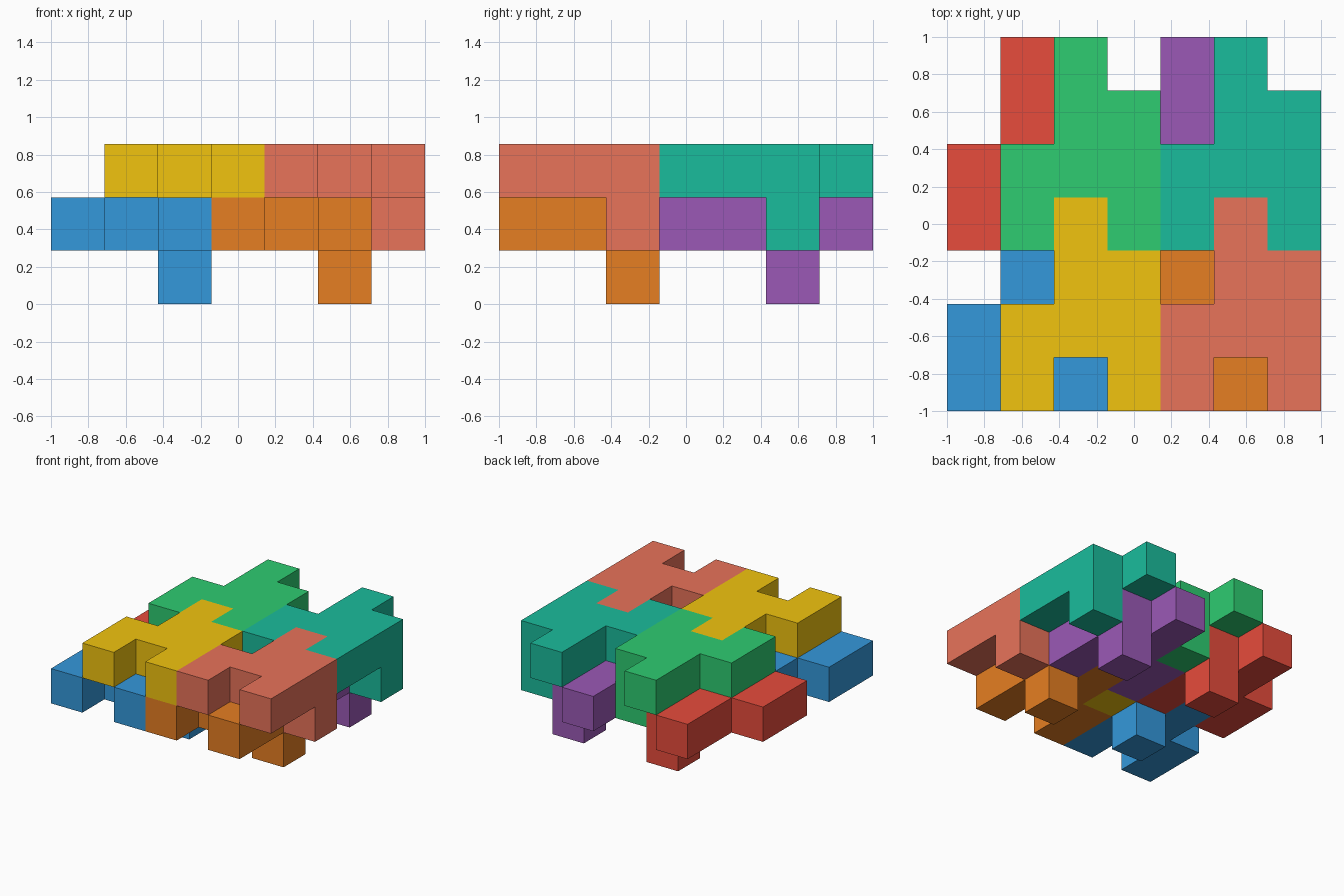
import bpy, bmesh
from mathutils import Vector

if "Cube" in bpy.data.objects:
    bpy.data.objects.remove(bpy.data.objects["Cube"])

U = 2 / 7  # size of one cube cell

# One tile shape: eight cells in a flat layer plus one cell hanging below
FLAT = [(0, 0), (2, 0), (0, 1), (1, 1), (2, 1), (1, 2), (2, 2), (1, 3)]
TILE = {(x, y, 0) for x, y in FLAT} | {(2, 2, -1)}


def linear(hex_code):
    values = [int(hex_code[i:i + 2], 16) / 255 for i in (0, 2, 4)]
    return [v / 12.92 if v <= 0.04045 else ((v + 0.055) / 1.055) ** 2.4 for v in values] + [1]


def add_tile(name, color, origin):
    bm = bmesh.new()
    # Outer faces only: skip sides shared by two cells of the tile
    for cell in TILE:
        for axis in range(3):
            for sign in (-1, 1):
                n = [0, 0, 0]
                n[axis] = sign
                if tuple(c + d for c, d in zip(cell, n)) in TILE:
                    continue
                normal = Vector(n)
                a = Vector([0.5 * (i == (axis + 1) % 3) for i in range(3)])
                b = normal.cross(a)
                mid = Vector(cell) + Vector((0.5, 0.5, 0.5)) + normal / 2
                corners = (mid - a - b, mid + a - b, mid + a + b, mid - a + b)
                bm.faces.new([bm.verts.new((p + Vector(origin)) * U - Vector((1, 1, 0)))
                              for p in corners])
    bmesh.ops.remove_doubles(bm, verts=bm.verts, dist=1e-4)
    bmesh.ops.dissolve_limit(bm, angle_limit=0.01, verts=bm.verts, edges=bm.edges)
    bmesh.ops.recalc_face_normals(bm, faces=bm.faces)
    mesh = bpy.data.meshes.new(name)
    bm.to_mesh(mesh)
    bm.free()
    mat = bpy.data.materials.new(name + "_color")
    mat.diffuse_color = linear(color)
    mat.use_nodes = True
    mat.node_tree.nodes["Principled BSDF"].inputs["Base Color"].default_value = mat.diffuse_color
    mesh.materials.append(mat)
    bpy.context.collection.objects.link(bpy.data.objects.new(name, mesh))


# Two layers of four tiles; the upper layer is shifted one cell in x
LAYERS = {
    "lower": (0, 1, ["3498db", "e67e22", "e74c3c", "9b59b6"]),
    "upper": (1, 2, ["f1c40f", "e8735a", "2ecc71", "1abc9c"]),
}
PLACES = ["front_left", "front_right", "back_left", "back_right"]
for layer, (shift, z, colors) in LAYERS.items():
    for i, (place, color) in enumerate(zip(PLACES, colors)):
        add_tile(f"{layer}_tile_{place}", color, (shift + 3 * (i % 2), 3 * (i // 2), z))
